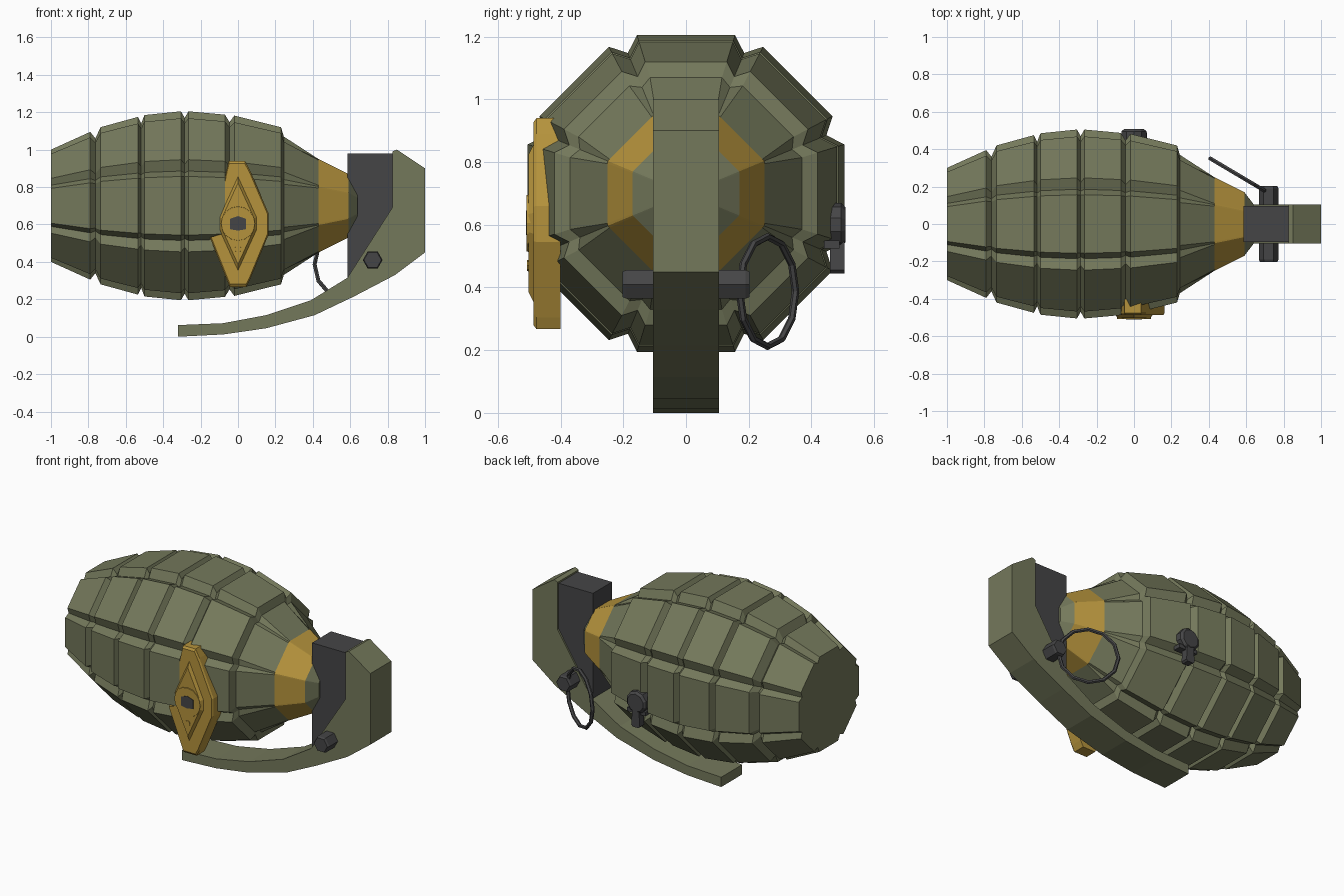
import bpy, bmesh, math
from mathutils import Matrix, Vector

cube = bpy.data.objects.get("Cube")
if cube:
    bpy.data.objects.remove(cube, do_unlink=True)


def material(name, rgb):
    m = bpy.data.materials.new(name)
    m.use_nodes = True
    m.diffuse_color = (*rgb, 1)
    m.node_tree.nodes["Principled BSDF"].inputs["Base Color"].default_value = (*rgb, 1)
    return m


OLIVE = material("olive_green", (0.175, 0.19, 0.105))
GOLD = material("brass_gold", (0.46, 0.29, 0.045))
DARK = material("dark_grey", (0.06, 0.06, 0.062))


def finish(name, bm, *mats):
    bmesh.ops.recalc_face_normals(bm, faces=bm.faces[:])
    mesh = bpy.data.meshes.new(name)
    bm.to_mesh(mesh)
    bm.free()
    for m in mats:
        mesh.materials.append(m)
    obj = bpy.data.objects.new(name, mesh)
    bpy.context.collection.objects.link(obj)
    return obj


def loft(bm, rings):
    """Skin a list of closed rings and cap both ends."""
    vs = [[bm.verts.new(p) for p in ring] for ring in rings]
    n = len(vs[0])
    for a, b in zip(vs, vs[1:]):
        for i in range(n):
            bm.faces.new((a[i], a[(i + 1) % n], b[(i + 1) % n], b[i]))
    bm.faces.new(vs[0])
    bm.faces.new(vs[-1])


def slab(name, outline, layers, mat):
    """Loft an x-z outline through (y, scale) layers about its middle."""
    cx = (min(p[0] for p in outline) + max(p[0] for p in outline)) / 2
    cz = (min(p[1] for p in outline) + max(p[1] for p in outline)) / 2
    bm = bmesh.new()
    loft(bm, [[(cx + (x - cx) * s, y, cz + (z - cz) * s) for x, z in outline]
              for y, s in layers])
    return finish(name, bm, mat)


def ngon(x, z, r, n, turn=0.0):
    return [(x + r * math.cos(math.tau * (i + turn) / n),
             z + r * math.sin(math.tau * (i + turn) / n)) for i in range(n)]


# Grooved body: eight flats separated by lengthwise V grooves
AXIS_Z = 0.70


def body_ring(x, r, half_width, groove):
    ring = []
    for k in range(8):
        a = k * math.tau / 8
        c, s = math.cos(a), math.sin(a)
        for t in (-half_width, half_width):
            ring.append((x, r * (c - s * t), AXIS_Z + r * (s + c * t)))
        b = a + math.tau / 16
        ring.append((x, r * groove * math.cos(b), AXIS_Z + r * groove * math.sin(b)))
    return ring


# Each band of blocks: start x, start radius, end x, end radius
bands = [(-1.0, 0.30, -0.79, 0.395), (-0.735, 0.42, -0.535, 0.475),
         (-0.50, 0.485, -0.305, 0.505), (-0.265, 0.505, -0.07, 0.487),
         (-0.02, 0.482, 0.23, 0.42)]
rings = []
for i, (x0, r0, x1, r1) in enumerate(bands):
    rings += [body_ring(x0, r0, 0.31, 0.96), body_ring(x1, r1, 0.31, 0.96)]
    if i < len(bands) - 1:
        nx, nr = bands[i + 1][:2]
        rings.append(body_ring((x1 + nx) / 2, min(r1, nr) - 0.035, 0.33, 0.98))
# Neck, brass collar and nose
rings.append(body_ring(0.245, 0.37, 0.31, 0.99))
for x, r in ((0.43, 0.25), (0.59, 0.17), (0.64, 0.105)):
    rings.append(body_ring(x, r, 0.38, 1.08))
bm = bmesh.new()
loft(bm, rings)
for f in bm.faces:
    f.material_index = int(0.43 < f.calc_center_median().x < 0.59)
finish("grooved_body", bm, OLIVE, GOLD)

# Fuse block behind the safety lever
slab("fuse_block", [(0.585, 0.98), (0.825, 0.98), (0.825, 0.69), (0.585, 0.31)],
     [(-0.095, 1), (0.095, 1)], DARK)

# Curved safety lever
lever = [(0.825, 0.99), (0.85, 1.0), (1.0, 0.90), (1.0, 0.45), (0.84, 0.33),
         (0.62, 0.215), (0.41, 0.115), (0.15, 0.045), (-0.08, 0.012), (-0.32, 0.0),
         (-0.32, 0.062), (-0.08, 0.072), (0.15, 0.115), (0.39, 0.195),
         (0.585, 0.315), (0.825, 0.69)]
slab("safety_lever", lever, [(-0.105, 1), (0.105, 1)], OLIVE)

# Hexagonal pin through the lever
slab("hinge_pin", ngon(0.72, 0.41, 0.053, 6),
     [(-0.202, 0.88), (-0.19, 1), (0.19, 1), (0.202, 0.88)], DARK)

# Pull ring, standing upright and swung out to the back
bm = bmesh.new()
side = Vector((0.86, -0.51, 0))
out = side.cross(Vector((0, 0, 1)))
SEG, TUBE = 12, 6
grid = []
for i in range(SEG):
    a = math.tau * i / SEG
    d = side * math.cos(a) + Vector((0, 0, math.sin(a)))
    centre = Vector((0.56, 0.26, 0.387)) + d * 0.175
    grid.append([bm.verts.new(centre + 0.012 * (d * math.cos(math.tau * j / TUBE)
                 + out * math.sin(math.tau * j / TUBE))) for j in range(TUBE)])
for i in range(SEG):
    a, b = grid[i], grid[(i + 1) % SEG]
    for j in range(TUBE):
        k = (j + 1) % TUBE
        bm.faces.new((a[j], a[k], b[k], b[j]))
finish("pull_ring", bm, DARK)

# Brass plate on the front
plate = [(-0.05, 0.94), (0.037, 0.94), (0.064, 0.89), (0.163, 0.66), (0.163, 0.545),
         (0.064, 0.305), (0.045, 0.267), (-0.045, 0.267), (-0.06, 0.305),
         (-0.15, 0.53), (-0.096, 0.545), (-0.107, 0.66), (-0.064, 0.88)]
slab("brass_plate", plate, [(-0.40, 1), (-0.477, 1), (-0.487, 0.96)], GOLD)
diamond = [(0, 0.87), (0.105, 0.64), (0.105, 0.57), (0, 0.34), (-0.105, 0.57), (-0.105, 0.64)]
slab("raised_diamond", diamond, [(-0.48, 1), (-0.503, 0.82)], GOLD)
slab("plate_disc", ngon(0, 0.605, 0.095, 16), [(-0.48, 1), (-0.508, 0.95)], GOLD)
slab("disc_slot", [(-0.043, 0.575), (-0.043, 0.63), (0, 0.645), (0.043, 0.63),
                   (0.043, 0.575), (0, 0.567)], [(-0.505, 1), (-0.511, 1)], DARK)
slab("plate_rivet", ngon(0, 0.47, 0.02, 8), [(-0.48, 1), (-0.507, 0.9)], GOLD)

# Small latch on the back
slab("latch_disc", ngon(0, 0.60, 0.07, 10, 0.5), [(0.44, 1), (0.495, 1), (0.508, 0.8)], DARK)
slab("latch_tail", [(-0.022, 0.57), (0.022, 0.57), (0.03, 0.455), (0.02, 0.445),
                    (-0.02, 0.445), (-0.03, 0.455)], [(0.46, 1), (0.505, 1)], DARK)
slab("latch_crossbar", [(-0.06, 0.525), (0.07, 0.525), (0.07, 0.55), (-0.06, 0.55)],
     [(0.44, 1), (0.49, 1)], DARK)
